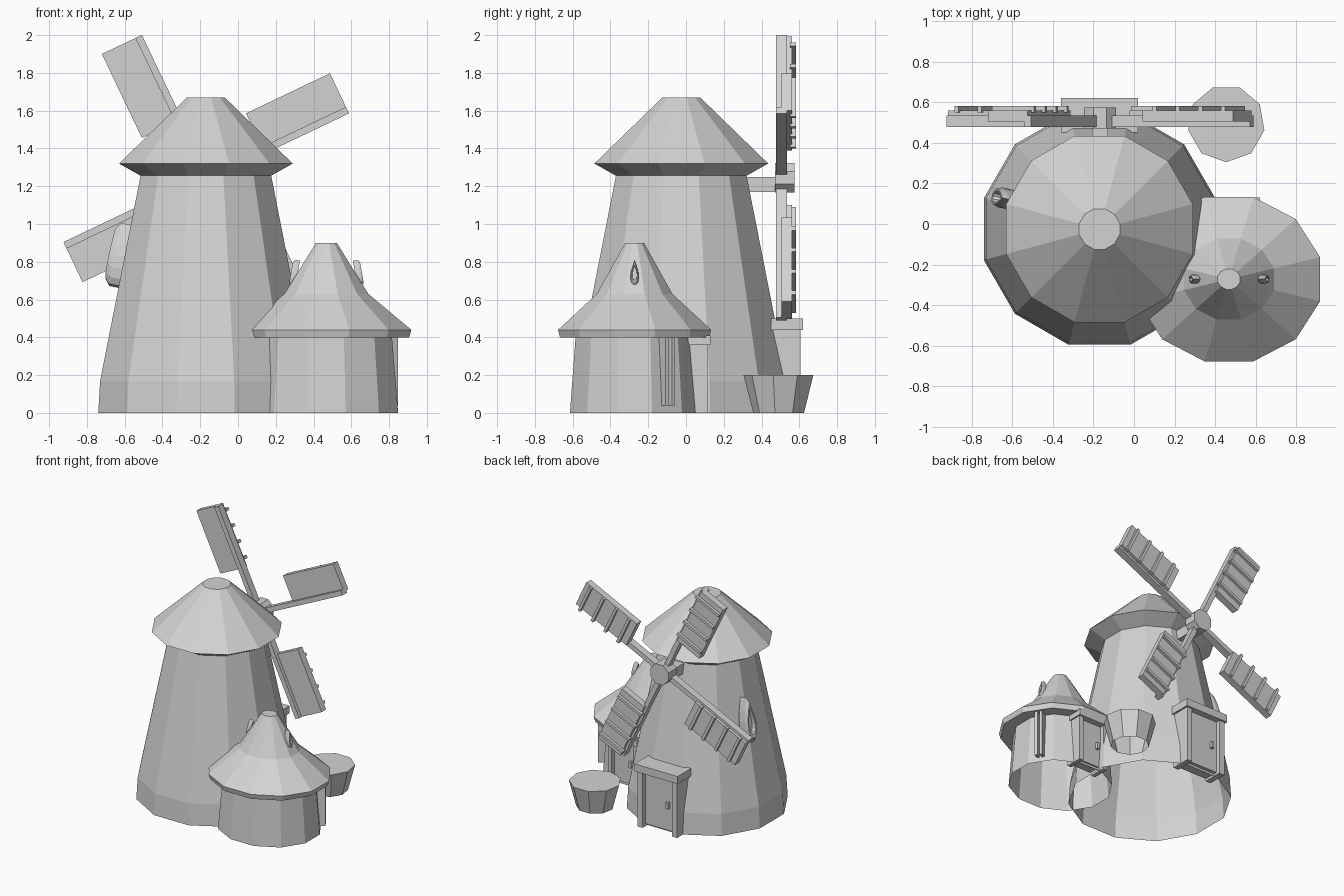
import bpy, bmesh, math
from mathutils import Matrix, Vector

if "Cube" in bpy.data.objects:
    bpy.data.objects.remove(bpy.data.objects["Cube"], do_unlink=True)

grey = bpy.data.materials.new("plain grey")
grey.use_nodes = True
COLOUR = (0.65, 0.65, 0.65, 1)
grey.diffuse_color = COLOUR
grey.node_tree.nodes["Principled BSDF"].inputs["Base Color"].default_value = COLOUR


def finish(name, bm, matrix=None):
    if matrix is not None:
        bm.transform(matrix)
    mesh = bpy.data.meshes.new(name)
    bm.to_mesh(mesh)
    bm.free()
    mesh.materials.append(grey)
    obj = bpy.data.objects.new(name, mesh)
    bpy.context.collection.objects.link(obj)
    return obj


def loft(name, rings, matrix=None, cap_start=False, closed=False):
    """Skin a list of point rings and cap the last one."""
    bm = bmesh.new()
    loops = [[bm.verts.new(p) for p in ring] for ring in rings]
    n = len(loops[0])
    for a, b in zip(loops, loops[1:]):
        for i in range(n):
            j = (i + 1) % n
            bm.faces.new((a[i], a[j], b[j], b[i]))
    bm.faces.new(loops[-1])
    if cap_start:
        bm.faces.new(loops[0][::-1])
    if closed:
        bmesh.ops.recalc_face_normals(bm, faces=bm.faces)
    return finish(name, bm, matrix)


def lathe(name, centre, profile, sides, phase, stretch=1.0):
    """Faceted turned shape; profile holds (flat-to-centre radius, height)."""
    k = 1 / math.cos(math.pi / sides)
    rings = []
    for r, z in profile:
        angles = [phase + math.tau * i / sides for i in range(sides)]
        rings.append([(centre[0] + stretch * r * k * math.cos(a),
                       centre[1] + r * k * math.sin(a), z) for a in angles])
    return loft(name, rings)


def box(name, lo, hi, matrix=None):
    bm = bmesh.new()
    bmesh.ops.create_cube(bm, size=1)
    lo, hi = Vector(lo), Vector(hi)
    bm.transform(Matrix.Translation((lo + hi) / 2) @ Matrix.Diagonal((*(hi - lo), 1)))
    return finish(name, bm, matrix)


def rod(name, centre, radius, y0, y1, sides):
    """Prism lying along y."""
    bm = bmesh.new()
    bmesh.ops.create_cone(bm, cap_ends=True, segments=sides, radius1=radius,
                          radius2=radius, depth=y1 - y0)
    turn = Matrix.Rotation(math.pi / 2, 4, 'X') @ Matrix.Rotation(math.pi / sides, 4, 'Z')
    place = Matrix.Translation((centre[0], (y0 + y1) / 2, centre[1]))
    return finish(name, bm, place @ turn)


def drop_window(name, place, heading, lean, half_w, half_h, depth):
    """Raised teardrop frame with a sunken pane, facing local +x."""
    steps = 16
    rings = []
    for scale, x in ((1, -depth), (1, depth * 0.4), (0.8, depth), (0.6, depth), (0.55, 0.2 * depth)):
        ring = []
        for i in range(steps):
            t = math.tau * i / steps
            y = 1.3 * half_w * math.sin(t) * math.sin(t / 2)
            ring.append((x, scale * y, scale * half_h * math.cos(t)))
        rings.append(ring)
    m = (Matrix.Translation(place) @ Matrix.Rotation(math.radians(heading), 4, 'Z')
         @ Matrix.Rotation(math.radians(lean), 4, 'Y'))
    return loft(name, rings, m, cap_start=True, closed=True)


def doorway(name, x, half_w, y0, y1, height, beam):
    """Two posts, a lintel, a set-back door and its handle."""
    post = half_w * 0.24
    for side, label in ((-1, "right"), (1, "left")):
        edges = sorted((x + side * half_w * 0.92, x + side * (half_w * 0.92 - post)))
        box(f"{name}_{label}_post", (edges[0], y0, 0), (edges[1], y1 - 0.015, height - beam))
    box(name + "_lintel", (x - half_w, y0, height - beam), (x + half_w, y1, height))
    inner = half_w * 0.92 - post
    door_y = y1 - 0.05
    box(name + "_panel", (x - inner, y0, 0.02), (x + inner, door_y, height - beam))
    hx, hz = x - inner * 0.6, height * 0.45
    box(name + "_handle", (hx - 0.01, door_y, hz - 0.025), (hx + 0.01, door_y + 0.025, hz + 0.025))


# Tower: open-bottomed twelve-sided wall and its roof
TOWER = (-0.17, -0.025)
TWELFTH = math.radians(15)
lathe("tower_wall", TOWER, [(0.57, 0), (0.56, 0.17), (0.345, 1.26)], 12, TWELFTH)
lathe("tower_roof", TOWER, [(0.345, 1.255), (0.46, 1.32), (0.1, 1.67)], 12, TWELFTH)
drop_window("tower_window", (-0.632, 0.125, 0.835), 168, -11, 0.05, 0.17, 0.045)
doorway("tower_door", TOWER[0], 0.19, 0.45, 0.62, 0.5, 0.06)

# Hut: stretched twelve-sided wall with a flared roof
HUT = (0.468, -0.272)
lathe("hut_wall", HUT, [(0.342, 0), (0.338, 0.06), (0.312, 0.41)], 12, TWELFTH, 1.11)
lathe("hut_roof", HUT, [(0.31, 0.4), (0.395, 0.4), (0.405, 0.44), (0.2, 0.63), (0.05, 0.9)],
      12, TWELFTH, 1.11)
for heading, side in ((0, 1), (180, -1)):
    drop_window("hut_roof_window", (HUT[0] + side * 0.17, HUT[1], 0.74), heading, -10,
                0.022, 0.07, 0.018)
doorway("hut_door", 0.48, 0.14, -0.02, 0.13, 0.41, 0.05)

# Narrow upright slats on the hut's side
slat_turn = Matrix.Translation((0.805, -0.095, 0)) @ Matrix.Rotation(math.radians(30), 4, 'Z')
for y in (-0.022, 0.016):
    box("hut_side_slat", (-0.05, y - 0.01, 0.04), (0.03, y + 0.01, 0.4), slat_turn)

# Tub behind the hut
lathe("tub", (0.455, 0.495), [(0.13, 0), (0.179, 0.2)], 9, math.radians(-90))

# Sail hub and axle
HUB = (-0.168, 1.245)
box("axle", (HUB[0] - 0.04, 0.2, 1.17), (HUB[0] + 0.04, 0.52, 1.25))
rod("hub", HUB, 0.085, 0.47, 0.575, 8)

# Four sails: spar, board on one side, cross ribs on the back
for k in range(4):
    angle = math.radians(115.5 + 90 * k)
    m = (Matrix.Translation((HUB[0], 0, HUB[1]))
         @ Matrix.Rotation(math.pi / 2 - angle, 4, 'Y'))
    box("sail_spar", (-0.02, 0.477, 0), (0.018, 0.535, 0.829), m)
    box("sail_board", (-0.217, 0.505, 0.337), (0.0, 0.56, 0.829), m)
    for i in range(4):
        z = 0.4 + 0.125 * i
        box("sail_rib", (-0.214, 0.55, z - 0.011), (0.015, 0.582, z + 0.011), m)
